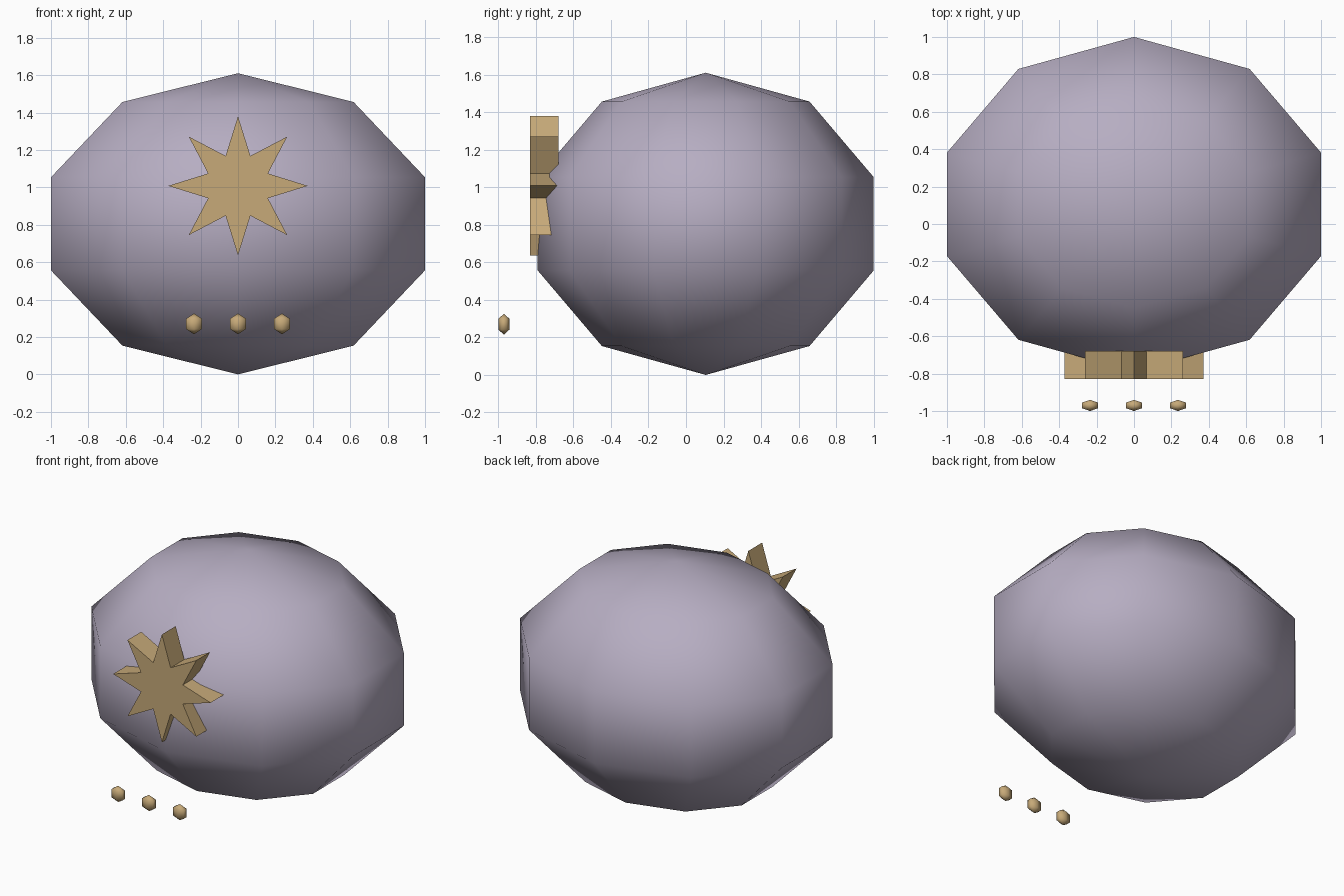
import bpy, bmesh, math
from mathutils import Vector

if "Cube" in bpy.data.objects:
    bpy.data.objects.remove(bpy.data.objects["Cube"])


def make_material(name, rgb):
    m = bpy.data.materials.new(name)
    m.diffuse_color = (*rgb, 1)
    m.use_nodes = True
    m.node_tree.nodes["Principled BSDF"].inputs["Base Color"].default_value = m.diffuse_color
    return m


lilac = make_material("lilac_grey", (0.47, 0.42, 0.54))
tan = make_material("tan_gold", (0.57, 0.40, 0.19))


def add_object(name, bm, mat, smooth):
    bmesh.ops.recalc_face_normals(bm, faces=bm.faces)
    for f in bm.faces:
        f.smooth = smooth
    me = bpy.data.meshes.new(name)
    bm.to_mesh(me)
    bm.free()
    me.materials.append(mat)
    ob = bpy.data.objects.new(name, me)
    bpy.context.collection.objects.link(ob)
    return ob


def ball(name, segments, rings, center, size, mat):
    """Coarse globe with a vertex on the y axis, fitted to a bounding size."""
    bm = bmesh.new()
    bmesh.ops.create_uvsphere(bm, u_segments=segments, v_segments=rings, radius=1)
    half = [max(abs(v.co[i]) for v in bm.verts) for i in range(3)]
    for v in bm.verts:
        v.co = Vector([center[i] + v.co[i] / half[i] * size[i] / 2 for i in range(3)])
    return add_object(name, bm, mat, True)


# Rounded main body
ball("body", 10, 5, (0, 0.105, 0.805), (2.0, 1.79, 1.61), lilac)

# Eight-pointed star on the front, extruded backwards into the body
bm = bmesh.new()
ring = []
for i in range(16):
    r = 0.372 if i % 2 == 0 else 0.173
    a = i * math.pi / 8
    ring.append(bm.verts.new((r * math.sin(a), -0.83, 1.008 + r * math.cos(a))))
face = bm.faces.new(ring)
out = bmesh.ops.extrude_face_region(bm, geom=[face], use_keep_orig=True)
bmesh.ops.translate(bm, vec=(0, 0.15, 0),
                    verts=[g for g in out["geom"] if isinstance(g, bmesh.types.BMVert)])
add_object("star", bm, tan, False)

# Row of three small beads
for i, x in enumerate((-0.235, 0, 0.235)):
    ball(f"bead_{i + 1}", 6, 3, (x, -0.97, 0.27), (0.084, 0.06, 0.112), tan)
